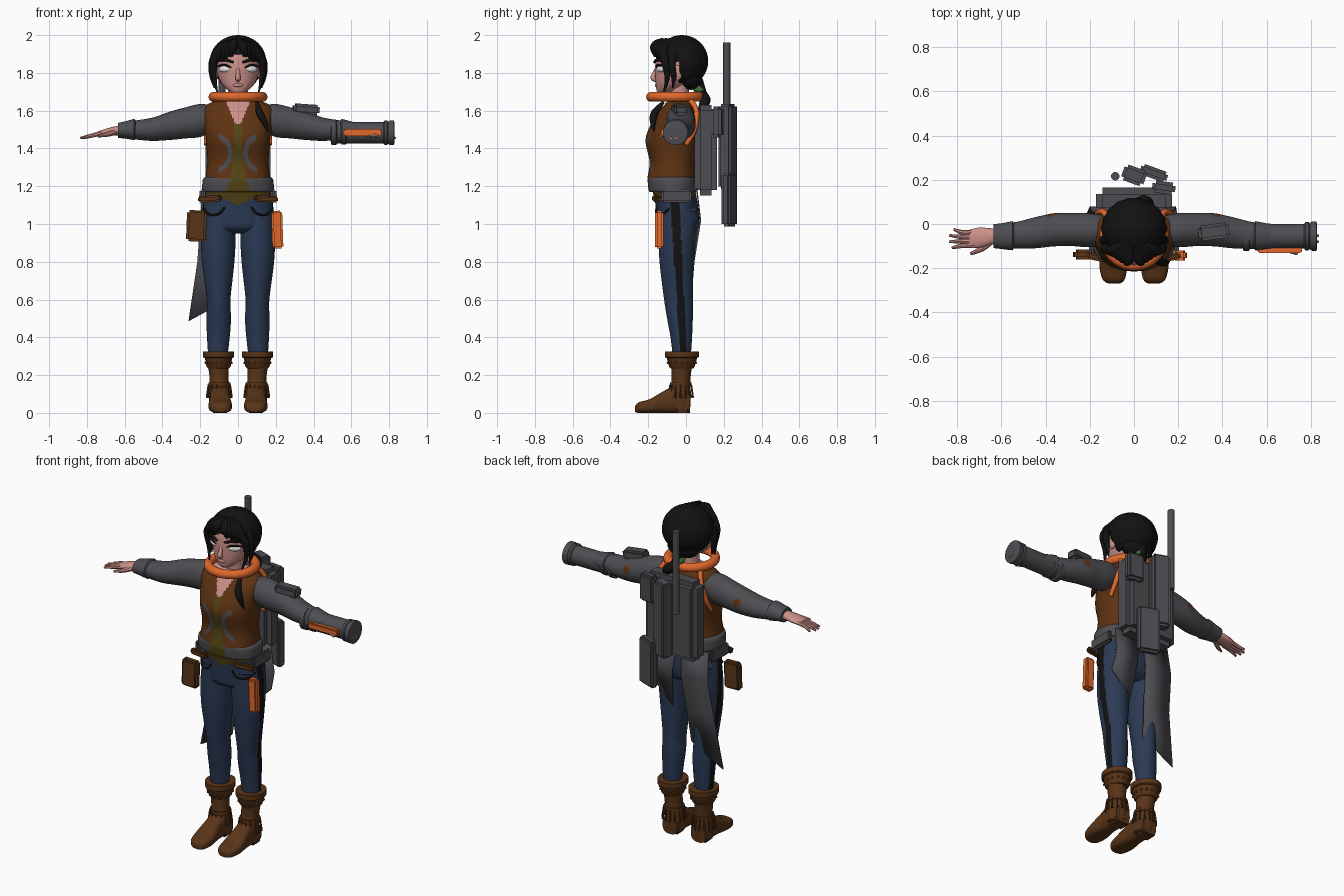
import bpy, bmesh, math
from mathutils import Vector, Matrix

cube = bpy.data.objects.get("Cube")
if cube:
    bpy.data.objects.remove(cube, do_unlink=True)

COLOURS = {
    "orange": (.75, .14, .025), "vest_brown": (.11, .032, .006), "boot_brown": (.1, .035, .009),
    "denim": (.024, .042, .09), "skin": (.6, .28, .25), "grey": (.075, .075, .085),
    "olive": (.09, .06, .007), "black": (.006, .006, .006), "white": (.85, .85, .85),
    "green": (.05, .16, .03)}
MATS = {}
for label, rgb in COLOURS.items():
    m = bpy.data.materials.new(label)
    m.use_nodes = True
    m.diffuse_color = (*rgb, 1)
    shader = m.node_tree.nodes["Principled BSDF"]
    shader.inputs["Base Color"].default_value = (*rgb, 1)
    shader.inputs["Roughness"].default_value = .8
    MATS[label] = m


def finish(name, bm, mats, rule=None, angle=40):
    """Turn a bmesh into a coloured object; rule maps a face centre to a colour name."""
    bmesh.ops.recalc_face_normals(bm, faces=bm.faces)
    mats = mats.split()
    for f in bm.faces:
        f.smooth = True
        if rule:
            f.material_index = mats.index(rule(*f.calc_center_median()))
    mesh = bpy.data.meshes.new(name)
    bm.to_mesh(mesh)
    bm.free()
    mesh.set_sharp_from_angle(angle=math.radians(angle))
    for label in mats:
        mesh.materials.append(MATS[label])
    ob = bpy.data.objects.new(name, mesh)
    bpy.context.collection.objects.link(ob)
    return ob


def spline(rows, steps):
    """Catmull-Rom through rows of numbers."""
    rows = [Vector(r) for r in rows]
    if steps < 2:
        return rows
    out = []
    for i in range(len(rows) - 1):
        a, b, c, d = (rows[max(0, min(len(rows) - 1, i + k))] for k in (-1, 0, 1, 2))
        for s in range(steps):
            t = s / steps
            out.append(b + (c - a) * (t / 2) + (a * 2 - b * 5 + c * 4 - d) * (t * t / 2)
                       + (b * 3 - a - c * 3 + d) * (t ** 3 / 2))
    return out + [rows[-1]]


def loft(name, axis, rings, mats, rule=None, steps=6, n=32, power=1.0, side=1, angle=40):
    """Skin elliptical rings (position, centre a, centre b, radius a, radius b) along an axis."""
    bm = bmesh.new()
    loops = []
    for t, a, b, ra, rb in spline(rings, steps):
        loop = []
        for k in range(n):
            c, s = math.cos(math.tau * k / n), math.sin(math.tau * k / n)
            u = a + ra * math.copysign(abs(c) ** power, c)
            v = b + rb * math.copysign(abs(s) ** power, s)
            x, y, z = {"x": (t, u, v), "y": (u, t, v), "z": (u, v, t)}[axis]
            loop.append(bm.verts.new((x * side, y, z)))
        loops.append(loop)
    for p, q in zip(loops, loops[1:]):
        for k in range(n):
            bm.faces.new((p[k], p[k - 1], q[k - 1], q[k]))
    bm.faces.new(loops[0])
    bm.faces.new(loops[-1])
    return finish(name, bm, mats, rule, angle)


def box(name, centre, size, mat, bevel=.012, turn=(0, 0, 0)):
    bm = bmesh.new()
    bmesh.ops.create_cube(bm, size=1)
    bmesh.ops.scale(bm, vec=size, verts=bm.verts)
    bmesh.ops.bevel(bm, geom=bm.edges[:], offset=bevel, segments=2, affect='EDGES')
    spin = Matrix.Identity(4)
    for ang, ax in zip(turn, "XYZ"):
        spin = Matrix.Rotation(math.radians(ang), 4, ax) @ spin
    bm.transform(Matrix.Translation(centre) @ spin)
    return finish(name, bm, mat)


def ball(name, centre, radii, mat, turn=0):
    bm = bmesh.new()
    bmesh.ops.create_uvsphere(bm, u_segments=24, v_segments=16, radius=1)
    bmesh.ops.scale(bm, vec=radii, verts=bm.verts)
    bm.transform(Matrix.Translation(centre) @ Matrix.Rotation(turn, 4, 'Z'))
    return finish(name, bm, mat)


def strand(name, points, radii, mat, n=10):
    """Tapered tube through points."""
    rows = spline([(*p, r) for p, r in zip(points, radii)], 6)
    bm = bmesh.new()
    loops = []
    for i, row in enumerate(rows):
        d = (rows[min(i + 1, len(rows) - 1)] - rows[max(i - 1, 0)]).to_3d().normalized()
        u = d.cross(Vector((.3, 1, .2))).normalized()
        v = d.cross(u)
        loops.append([bm.verts.new(row.to_3d() + (u * math.cos(math.tau * k / n)
                      + v * math.sin(math.tau * k / n)) * row[3]) for k in range(n)])
    for p, q in zip(loops, loops[1:]):
        for k in range(n):
            bm.faces.new((p[k], p[k - 1], q[k - 1], q[k]))
    bm.faces.new(loops[0])
    bm.faces.new(loops[-1])
    return finish(name, bm, mat)


# Torso: vest with open front, emblem arcs and bare neckline
def vest_colour(x, y, z):
    ax = abs(x)
    if y < -.06:
        if z > 1.53 and ax < .012 + (z - 1.53) * .45:
            return "skin"
        if ax < .016 + max(0, 1.42 - z) * .15 + max(0, z - 1.45) * .1:
            return "olive"
        if ax < .1 and abs(math.hypot(ax - .135, z - 1.375) - .095) < .013:
            return "grey"
    return "skin" if z > 1.648 else "vest_brown"


loft("vest", "z", [(1.24, 0, -.075, .172, .13), (1.33, 0, -.07, .162, .123), (1.44, 0, -.072, .17, .142),
     (1.52, 0, -.06, .18, .13), (1.6, 0, -.042, .19, .098), (1.64, 0, -.035, .15, .072),
     (1.66, 0, -.035, .07, .055)], "vest_brown olive skin grey", vest_colour, 10, 160, .85)
loft("jacket_hem", "z", [(1.17, 0, -.07, .184, .122), (1.18, 0, -.07, .19, .128), (1.235, 0, -.073, .186, .13),
     (1.25, 0, -.073, .17, .12)], "grey olive",
     lambda x, y, z: "olive" if y < -.06 and abs(x) < .035 + (1.25 - z) * .45 else "grey", 5, 120, .85)
loft("neck", "z", [(1.6, 0, -.03, .07, .055), (1.66, 0, -.035, .055, .052), (1.76, 0, -.04, .055, .055)], "skin")


# Hips and legs with dark side stripes
def on_stripe(x, y, z):
    return abs(x) > .1 and abs(y + .016 + (z - .35) * .056) < .014 + z * .009


def hip_colour(x, y, z):
    if z > 1.15 or (y < -.06 and z > 1.1 + abs(x) * .45):
        return "olive"
    return "black" if on_stripe(x, y, z) else "denim"


loft("hips", "z", [(1.2, 0, -.07, .172, .115), (1.12, 0, -.052, .182, .112), (1.04, 0, -.044, .193, .112),
     (.98, 0, -.045, .19, .1), (.95, 0, -.045, .13, .06)], "denim olive black", hip_colour, 8, 120, .9)
for s, side in ((1, "left_"), (-1, "right_")):
    loft(side + "leg", "z", [(1.07, .1, -.04, .085, .105), (.95, .104, -.045, .092, .1), (.8, .105, -.05, .086, .09),
         (.6, .103, -.04, .063, .076), (.5, .102, -.032, .065, .068), (.4, .104, -.025, .06, .057),
         (.29, .107, -.022, .05, .047)], "denim black",
         lambda x, y, z: "black" if on_stripe(x, y, z) else "denim", 8, 72, side=s)
    ball(side + "buttock", (s * .085, .005, 1.03), (.085, .066, .085), "denim")
    strand(side + "pocket_seam", [(s * .07, -.155, 1.09), (s * .1, -.158, 1.055), (s * .15, -.13, 1.05),
           (s * .18, -.09, 1.08)], [.006] * 4, "black")
    box(side + "belt", (s * .15, -.155, 1.133), (.125, .03, .034), "boot_brown", .008, (0, s * 3, s * 12))
    box(side + "belt_side", (s * .188, -.05, 1.15), (.03, .16, .07), "grey", .01)

    # Boots
    loft(side + "boot_shaft", "z", [(.02, .095, -.03, .056, .052), (.1, .097, -.03, .056, .055),
         (.18, .1, -.026, .05, .05), (.26, .105, -.022, .056, .055)], "boot_brown", side=s)
    loft(side + "boot_foot", "y", [(.02, .095, .05, .048, .05), (-.04, .095, .075, .054, .075),
         (-.11, .095, .06, .053, .06), (-.19, .094, .037, .062, .037), (-.25, .092, .028, .05, .028),
         (-.27, .09, .02, .025, .015)], "boot_brown", power=.7, side=s)
    box(side + "boot_heel", (s * .095, -.02, .02), (.1, .075, .04), "boot_brown")
    loft(side + "boot_cuff", "z", [(.235, .103, -.022, .055, .06), (.245, .103, -.022, .064, .068),
         (.29, .103, -.022, .072, .08), (.295, .103, -.022, .082, .09), (.325, .103, -.022, .082, .09),
         (.325, .103, -.022, .055, .055)], "boot_brown", steps=1, side=s)
    loft(side + "boot_strap", "z", [(.14, .099, -.028, .058, .058), (.16, .099, -.028, .058, .058)],
         "boot_brown", steps=1, side=s)
    for k in range(14):
        c, d = math.cos(math.tau * k / 14), math.sin(math.tau * k / 14)
        p = Vector((s * (.099 + .058 * c), -.028 + .058 * d, .15))
        strand(side + "boot_tassel", [p, p + Vector((s * c * .008, d * .008, -.07))], [.004, .006], "boot_brown", 6)
        ball(side + "boot_stud", (s * (.103 + .068 * c), -.022 + .075 * d, .265), (.007, .007, .007), "boot_brown")

    # Sleeves with elbow patches, cuffs and hands
    loft(side + "sleeve", "x", [(.12, -.03, 1.56, .065, .065), (.2, -.028, 1.548, .077, .087),
         (.28, -.025, 1.535, .075, .082), (.36, -.026, 1.52, .075, .075), (.45, -.04, 1.502, .07, .062),
         (.53, -.05, 1.498, .06, .052), (.6, -.055, 1.498, .056, .044)], "grey vest_brown",
         lambda x, y, z: "vest_brown" if y > 0 and math.hypot(abs(x) - .37, z - 1.535) < .024 else "grey",
         8, 48, side=s)
    loft(side + "cuff", "x", [(.54, -.053, 1.5, .05, .045), (.55, -.053, 1.5, .066, .056),
         (.6, -.055, 1.498, .058, .045), (.635, -.055, 1.495, .054, .04), (.635, -.055, 1.495, .03, .025)],
         "grey", steps=1, side=s)
    loft(side + "palm", "x", [(.6, -.055, 1.495, .034, .026), (.65, -.057, 1.493, .038, .024),
         (.7, -.062, 1.485, .046, .019), (.745, -.066, 1.475, .04, .013)], "skin", n=20, side=s)
    for k in range(4):
        y = -.036 - k * .02
        tip = .815 + (.02 if k in (1, 2) else .008 * (k == 3))
        strand(side + "finger", [(s * .72, y, 1.48), (s * .775, y - .002, 1.468), (s * tip, y + .012 - k * .008, 1.455)],
               [.012, .011, .006], "skin", 8)
    strand(side + "thumb", [(s * .65, -.08, 1.487), (s * .69, -.113, 1.475), (s * .74, -.135, 1.465)],
           [.016, .013, .007], "skin", 8)

    # Face details
    ball(side + "eye", (s * .071, -.133, 1.82), (.035, .014, .017), "white", s * .5)
    strand(side + "eyelash", [(s * .035, -.156, 1.828), (s * .07, -.151, 1.842), (s * .112, -.115, 1.835)],
           [.003, .006, .004], "black")
    strand(side + "eyebrow", [(s * .025, -.168, 1.856), (s * .07, -.153, 1.869), (s * .108, -.118, 1.862)],
           [.006, .008, .003], "black")
    ball(side + "ear", (s * .118, -.045, 1.8), (.014, .026, .04), "skin")

    # Fringe and loose locks
    for k in range(5):
        out = .03 + k * .025
        strand(side + "fringe", [(s * .005, -.12 + k * .02, 1.975), (s * (out * .6 + .01), -.165 + k * .012, 1.94 - k * .003),
               (s * (out + .012), -.163 + k * .016, 1.885 - k * .012)], [.012, .025, .006], "black")
    strand(side + "side_lock", [(s * .09, -.13, 1.92), (s * .128, -.11, 1.86), (s * .125, -.1, 1.77),
           (s * .108, -.12, 1.69)], [.02, .022, .013, .003], "black")
    strand(side + "temple_lock", [(s * .11, -.06, 1.92), (s * .137, -.075, 1.85), (s * .137, -.065, 1.78),
           (s * .125, -.07, 1.72)], [.02, .02, .014, .003], "black")

# Head
loft("head", "z", [(1.69, 0, -.115, .025, .03), (1.705, 0, -.105, .05, .05), (1.74, 0, -.08, .085, .08),
     (1.79, 0, -.058, .107, .105), (1.84, 0, -.045, .116, .118), (1.9, 0, -.04, .11, .112),
     (1.96, 0, -.04, .06, .06)], "skin", n=48)
strand("nose", [(0, -.15, 1.835), (0, -.166, 1.8), (0, -.174, 1.772), (0, -.155, 1.76)],
       [.008, .011, .014, .009], "skin")
ball("lips", (0, -.153, 1.735), (.028, .012, .011), "skin")

# Hair shell cut open around the face, with a tied ponytail
bm = bmesh.new()
bmesh.ops.create_uvsphere(bm, u_segments=72, v_segments=48, radius=1)
for v in bm.verts:
    groove = 1 + .012 * math.cos(18 * math.atan2(v.co.y, v.co.x)) * (1 - v.co.z ** 2)
    v.co = Vector((v.co.x * .147 * groove, v.co.y * .14 * groove - .022, v.co.z * .138 + 1.862))


def is_open(c):
    return (c.y < -.035 and c.z < 1.9 - abs(c.x) * .25) or c.z < 1.745 - max(0, c.y) * .2


bmesh.ops.delete(bm, geom=[f for f in bm.faces if is_open(f.calc_center_median())], context='FACES')
hair = finish("hair", bm, "black", angle=80)
thick = hair.modifiers.new("thickness", 'SOLIDIFY')
thick.thickness = .02
ball("hair_nape", (0, .025, 1.77), (.1, .06, .06), "black")
loft("hair_tie", "z", [(1.695, 0, .075, .03, .026), (1.71, 0, .07, .038, .032), (1.73, 0, .065, .03, .026)], "green")
strand("ponytail", [(0, .06, 1.76), (.01, .085, 1.69), (.05, .1, 1.65), (.09, .07, 1.6)], [.03, .026, .03, .01], "black")
strand("front_lock", [(.1, -.12, 1.645), (.115, -.165, 1.59), (.14, -.175, 1.54), (.16, -.17, 1.49)],
       [.008, .02, .016, .003], "black")

# Collar ring
bm = bmesh.new()
ring = [[bm.verts.new(((.13 + .026 * math.cos(b)) * math.cos(a), (.13 + .026 * math.cos(b)) * math.sin(a) - .055,
         1.673 + .026 * math.sin(b))) for b in (math.tau * j / 14 for j in range(14))]
        for a in (math.tau * i / 56 for i in range(56))]
for i in range(56):
    for j in range(14):
        bm.faces.new((ring[i][j], ring[i - 1][j], ring[i - 1][j - 1], ring[i][j - 1]))
finish("collar", bm, "orange")
for s in (1, -1):
    strand("collar_strap", [(s * .11, .02, 1.66), (s * .14, .055, 1.6), (s * .165, .045, 1.5), (s * .168, 0, 1.42)],
           [.015, .014, .014, .012], "orange")

# Forearm cannon
loft("cannon", "x", [(.49, -.055, 1.485, .045, .045), (.495, -.055, 1.485, .067, .067), (.52, -.055, 1.485, .067, .067),
     (.525, -.055, 1.485, .058, .058), (.545, -.055, 1.485, .058, .058), (.55, -.055, 1.485, .064, .064),
     (.57, -.055, 1.485, .064, .064), (.575, -.055, 1.483, .056, .056), (.77, -.055, 1.483, .056, .056),
     (.775, -.055, 1.483, .064, .064), (.79, -.055, 1.483, .064, .064), (.795, -.055, 1.483, .058, .058),
     (.805, -.055, 1.483, .066, .066), (.825, -.055, 1.483, .066, .066), (.828, -.055, 1.483, .055, .055)],
     "grey", steps=1)
box("cannon_panel", (.66, -.117, 1.484), (.2, .03, .036), "orange", .006)
box("arm_pad", (.36, -.035, 1.607), (.14, .07, .055), "grey", .012, (0, 4, 8))

# Backpack modules and antenna
box("backpack", (0, .105, 1.39), (.345, .12, .48), "grey", .03)
box("tall_module", (0, .22, 1.41), (.107, .075, .45), "grey", .014, (0, 0, -20))
box("low_module", (.09, .23, 1.128), (.128, .05, .28), "grey", .012, (0, 0, -20))
box("side_module", (.135, .165, 1.54), (.105, .055, .165), "grey", .014, (0, 0, -8))
loft("antenna", "z", [(1.46, -.085, .216, .019, .019), (1.96, -.085, .216, .019, .019)], "grey", steps=1)

# Pouches on the belt
box("brown_pouch", (-.22, -.138, .99), (.105, .045, .165), "boot_brown", .012, (0, 2, 0))
box("orange_holster", (.208, -.142, .97), (.058, .044, .2), "orange", .01, (0, -2, 0))

# Coat tails: rows of (inner x, outer x, y, inner z, outer z)
TAILS = {"long_coat_tail": [(-.01, -.19, .06, 1.19, 1.19), (-.02, -.2, .08, 1.02, 1.02), (-.035, -.215, .045, .8, .8),
                            (-.05, -.262, .02, .6, .485)],
         "short_coat_tail": [(.02, .18, .06, 1.19, 1.19), (.04, .19, .08, 1.02, 1.02), (.06, .195, .045, .8, .93)]}
for name, rows in TAILS.items():
    bm = bmesh.new()
    pairs = [(bm.verts.new((a, y, za)), bm.verts.new((b, y, zb))) for a, b, y, za, zb in rows]
    for p, q in zip(pairs, pairs[1:]):
        bm.faces.new((p[0], p[1], q[1], q[0]))
    finish(name, bm, "grey").modifiers.new("thickness", 'SOLIDIFY').thickness = .007
